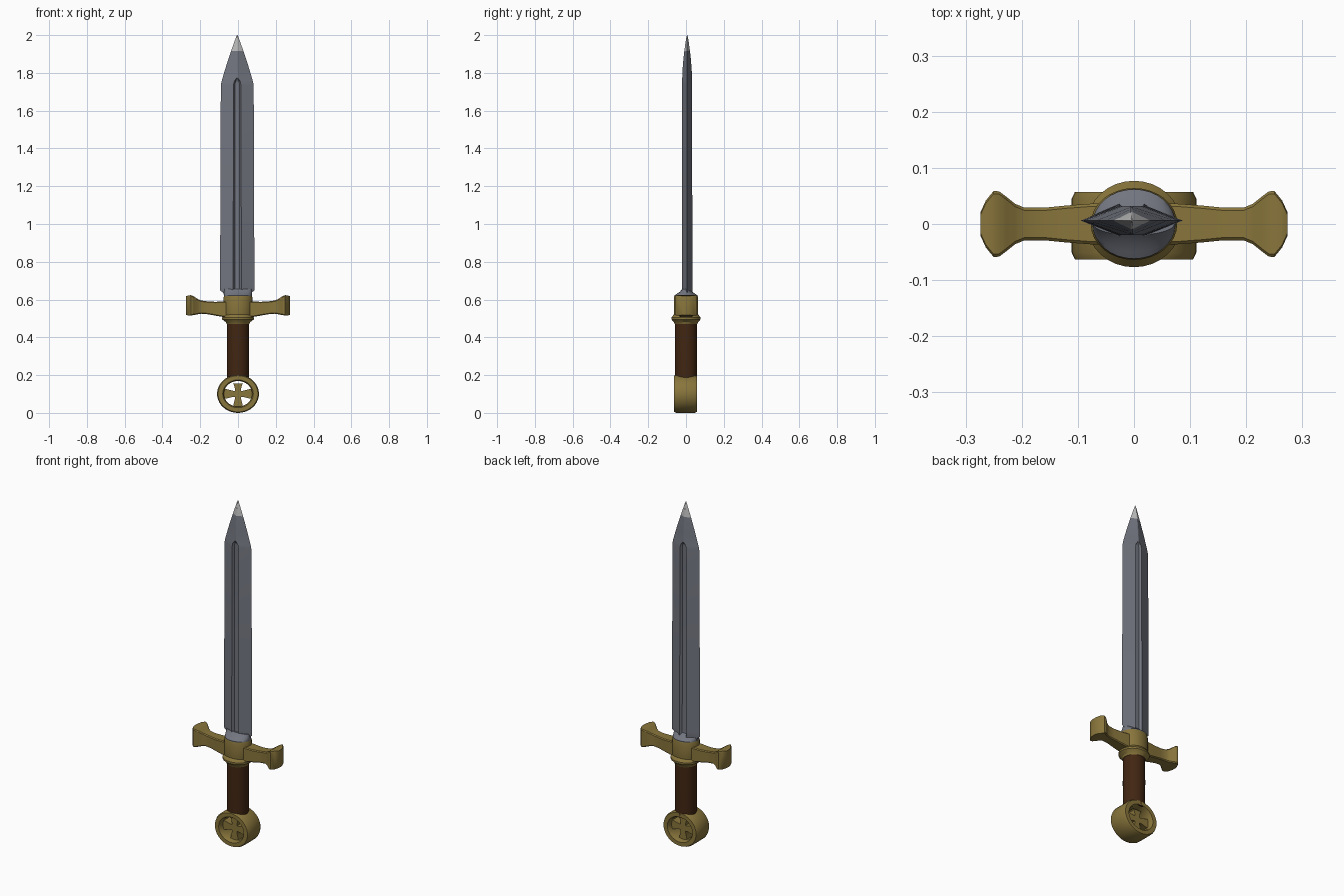
import bpy, bmesh, math


def material(name, r, g, b):
    m = bpy.data.materials.new(name)
    m.diffuse_color = (r, g, b, 1)
    return m


STEEL = material("steel", 0.17, 0.18, 0.215)
BRIGHT = material("bright steel", 0.50, 0.51, 0.50)
GOLD = material("old gold", 0.25, 0.18, 0.045)
LEATHER = material("brown leather", 0.053, 0.019, 0.006)


def loft(name, rings, mats, smooth=30, closed=False):
    """Skin a list of equal-length point rings; cap the ends unless closed."""
    bm = bmesh.new()
    vs = [[bm.verts.new(p) for p in ring] for ring in rings]
    n = len(vs[0])
    pairs = list(zip(vs, vs[1:])) + ([(vs[-1], vs[0])] if closed else [])
    for a, b in pairs:
        for i in range(n):
            j = (i + 1) % n
            bm.faces.new((a[i], a[j], b[j], b[i]))
    if not closed:
        bm.faces.new(vs[0][::-1])
        bm.faces.new(vs[-1])
    bmesh.ops.recalc_face_normals(bm, faces=bm.faces)
    me = bpy.data.meshes.new(name)
    bm.to_mesh(me)
    bm.free()
    ob = bpy.data.objects.new(name, me)
    bpy.context.collection.objects.link(ob)
    for m in mats:
        me.materials.append(m)
    bpy.context.view_layer.objects.active = ob
    ob.select_set(True)
    bpy.ops.object.shade_smooth_by_angle(angle=math.radians(smooth))
    ob.select_set(False)
    return ob


def turned(name, profile, mat, n=32, cx=0.0, cy=0.0):
    """Elliptical turned part from (radius x, radius y, z) rows."""
    rings = [[(cx + rx * math.cos(2 * math.pi * i / n),
               cy + ry * math.sin(2 * math.pi * i / n), z) for i in range(n)]
             for rx, ry, z in profile]
    return loft(name, rings, [mat])


# Blade: z, half width, half thickness, fuller half width, fuller depth
rows = [(0.615, 0.068, 0.034, 0.022, 0.010), (0.635, 0.074, 0.030, 0.022, 0.010),
        (0.648, 0.090, 0.028, 0.022, 0.012), (0.67, 0.091, 0.028, 0.022, 0.012),
        (1.20, 0.089, 0.027, 0.021, 0.012), (1.735, 0.087, 0.026, 0.020, 0.012),
        (1.755, 0.083, 0.026, 0.016, 0.010), (1.772, 0.078, 0.026, 0.004, 0.0),
        (1.82, 0.064, 0.024, 0.002, 0.0), (1.87, 0.048, 0.020, 0.002, 0.0),
        (1.915, 0.033, 0.015, 0.002, 0.0), (1.96, 0.017, 0.009, 0.001, 0.0),
        (1.99, 0.006, 0.004, 0.001, 0.0), (2.0, 0.001, 0.001, 0.0005, 0.0)]
BX, BY = -0.004, 0.006
rings = []
for z, w, t, f, d in rows:
    half = [(-w, 0), (-f, -t), (-f * 0.6, -t + d), (f * 0.6, -t + d), (f, -t)]
    rings.append([(BX + x, BY + y, z) for x, y in half + [(-x, -y) for x, y in half]])
blade = loft("blade", rings, [STEEL, BRIGHT], 20)
for p in blade.data.polygons:
    p.material_index = 1 if p.center.z > 1.915 else 0

# Flared steel foot of the blade
turned("blade_foot", [(0.072, 0.060, 0.60), (0.074, 0.062, 0.622), (0.074, 0.050, 0.630),
                      (0.074, 0.034, 0.640), (0.072, 0.020, 0.655)], STEEL)

# Guard hub and flared collar beneath it
turned("guard_hub", [(0.070, 0.060, 0.50), (0.077, 0.064, 0.52), (0.077, 0.064, 0.608),
                     (0.073, 0.061, 0.620)], GOLD)
turned("guard_collar", [(0.060, 0.060, 0.470), (0.064, 0.064, 0.480), (0.084, 0.077, 0.495),
                        (0.084, 0.077, 0.505), (0.072, 0.064, 0.522)], GOLD)

# Guard arms: x, half depth, bottom, top
arm = [(0.0, 0.040, 0.508, 0.592), (0.08, 0.036, 0.508, 0.590), (0.12, 0.033, 0.515, 0.588),
       (0.16, 0.029, 0.522, 0.590), (0.195, 0.029, 0.525, 0.595), (0.212, 0.036, 0.522, 0.602),
       (0.228, 0.049, 0.519, 0.613), (0.240, 0.058, 0.517, 0.620), (0.250, 0.059, 0.516, 0.623),
       (0.264, 0.042, 0.516, 0.622), (0.274, 0.020, 0.518, 0.618)]
for side, label in ((-1, "left"), (1, "right")):
    rings = []
    for x, h, lo, hi in arm:
        c = 0.005
        rings.append([(side * x, y, z) for y, z in (
            (-h, lo + c), (-h + c, lo), (h - c, lo), (h, lo + c),
            (h, hi - c), (h - c, hi), (-h + c, hi), (-h, hi - c))])
    loft("guard_arm_" + label, rings, [GOLD])

# Grip
turned("grip", [(0.057, 0.057, 0.17), (0.058, 0.058, 0.22), (0.059, 0.059, 0.33),
                (0.058, 0.058, 0.48)], LEATHER)

# Pommel ring: closed band profile swept round the y axis
PZ = 0.101
band = [(1.0, -0.048), (0.95, -0.060), (0.73, -0.060), (0.67, -0.048),
        (0.67, 0.048), (0.73, 0.060), (0.95, 0.060), (1.0, 0.048)]
rings = []
for i in range(40):
    a = 2 * math.pi * i / 40
    rings.append([(0.111 * k * math.cos(a), y - 0.003, PZ + 0.101 * k * math.sin(a))
                  for k, y in band])
loft("pommel_ring", rings, [GOLD], closed=True)

# Pommel cross: four arms widening toward the ring
for i, label in enumerate(("right", "top", "left", "bottom")):
    a = i * math.pi / 2
    end = 0.055 if label == "top" else 0.076
    rings = []
    for r, w in ((0.0, 0.016), (0.025, 0.016), (0.05, 0.022), (end, 0.028)):
        rings.append([(r * math.cos(a) - u * math.sin(a), v - 0.003,
                       PZ + r * math.sin(a) + u * math.cos(a))
                      for u, v in ((-w, -0.03), (w, -0.03), (w, 0.03), (-w, 0.03))])
    loft("pommel_cross_" + label, rings, [GOLD])
